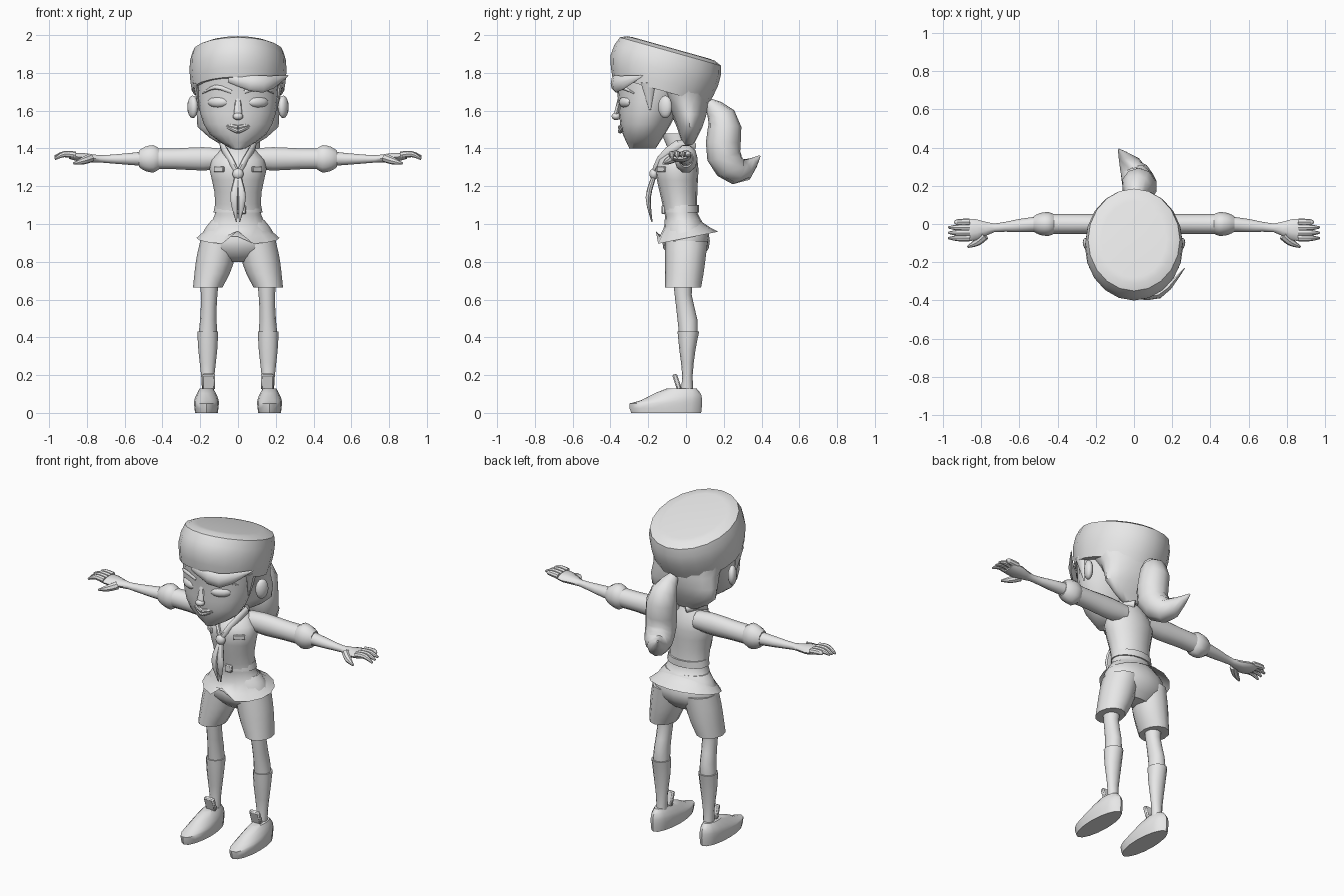
import bpy, bmesh
from math import sin, cos, tau, radians
from mathutils import Vector, Matrix

cube = bpy.data.objects.get("Cube")
if cube:
    bpy.data.objects.remove(cube, do_unlink=True)

grey = bpy.data.materials.new("light_grey")
grey.use_nodes = True
grey.diffuse_color = (.8, .8, .8, 1)
grey.node_tree.nodes["Principled BSDF"].inputs["Base Color"].default_value = grey.diffuse_color


def finish(name, bm, mirror):
    bmesh.ops.recalc_face_normals(bm, faces=bm.faces)
    mesh = bpy.data.meshes.new(name)
    bm.to_mesh(mesh)
    bm.free()
    mesh.materials.append(grey)
    part = bpy.data.objects.new(name, mesh)
    bpy.context.collection.objects.link(part)
    bpy.ops.object.select_all(action="DESELECT")
    part.select_set(True)
    bpy.context.view_layer.objects.active = part
    bpy.ops.object.shade_smooth_by_angle(angle=radians(42))
    if mirror:
        part.modifiers.new("Mirror", "MIRROR")
    return part


def spline(keys, t):
    """Smooth value through evenly spaced keys; a single number stays constant."""
    if not isinstance(keys, tuple):
        return keys
    last = len(keys) - 1
    i = min(int(t * last), last - 1)
    f = t * last - i
    a, b, c, d = keys[max(i - 1, 0)], keys[i], keys[i + 1], keys[min(i + 2, last)]
    return b + f * (c - a + f * (2 * a - 5 * b + 4 * c - d + f * (3 * (b - c) + d - a))) / 2


def skin(rings, cap_start):
    bm = bmesh.new()
    rows = [[bm.verts.new(point) for point in ring] for ring in rings]
    for low, high in zip(rows, rows[1:]):
        for i in range(len(low)):
            bm.faces.new((low[i - 1], low[i], high[i], high[i - 1]))
    if cap_start:
        bm.faces.new(rows[0])
    bm.faces.new(rows[-1])
    return bm


def stack(name, z, half, front, back, tilt=0, x=0, steps=6, sides=16, mirror=False, cap_start=True):
    """Upright loft of ovals, each given by half width, front and back."""
    rings = []
    for step in range(steps + 1):
        height, wide, near, far, slope, shift = (
            spline(keys, step / steps) for keys in (z, half, front, back, tilt, x))
        ring = []
        for i in range(sides):
            angle = tau * i / sides
            y = (near + far) / 2 + (far - near) / 2 * sin(angle)
            ring.append((shift + wide * cos(angle), y, height + slope * y))
        rings.append(ring)
    return finish(name, skin(rings, cap_start), mirror)


def tube(name, *path, wide, deep=None, up="Z", steps=6, sides=8, mirror=False):
    """Oval section swept along a smooth path."""
    keys = tuple(Vector(point) for point in path)
    deep = wide if deep is None else deep
    centres = [spline(keys, step / steps) for step in range(steps + 1)]
    rings = []
    for step, centre in enumerate(centres):
        along = centres[min(step + 1, steps)] - centres[max(step - 1, 0)]
        side = along.cross(Vector([axis == up for axis in "XYZ"])).normalized()
        top = side.cross(along).normalized()
        side *= spline(wide, step / steps)
        top *= spline(deep, step / steps)
        rings.append([centre + side * cos(tau * i / sides) + top * sin(tau * i / sides)
                      for i in range(sides)])
    return finish(name, skin(rings, True), mirror)


def solid(name, shape, place, size, turn=0, axis="Z", mirror=False):
    bm = bmesh.new()
    matrix = (Matrix.Translation(place) @ Matrix.Rotation(radians(turn), 4, axis)
              @ Matrix.Diagonal((*size, 1)))
    if shape == "ball":
        bmesh.ops.create_uvsphere(bm, u_segments=14, v_segments=8, radius=1, matrix=matrix)
    else:
        bmesh.ops.create_cube(bm, size=1, matrix=matrix)
        bmesh.ops.bevel(bm, geom=bm.edges[:], offset=min(size) / 4, segments=1, affect="EDGES")
    return finish(name, bm, mirror)


# Hat, tilted towards the back
stack("hat", z=(1.67, 1.78, 1.89, 1.91), half=(.245, .257, .24, .17),
      front=(-.39, -.4, -.35, -.28), back=(.12, .17, .185, .12), tilt=-.28, sides=20)

# Head and hair
stack("head", z=(1.4, 1.77), half=(.04, .15, .2, .215, .22), front=(-.3, -.345, -.36, -.375),
      back=(-.16, -.05, .06), steps=8, sides=20)
stack("hair", z=(1.42, 1.74), half=(.09, .215, .21, .235), front=(-.02, -.08, -.24),
      back=(.04, .11, .12), sides=18)
tube("fringe", (-.05, -.37, 1.77), (.13, -.37, 1.74), (.265, -.23, 1.785),
     wide=(.01, .02, .002), deep=(.02, .045, .003))
tube("sideburn", (.225, -.2, 1.75), (.205, -.19, 1.6), wide=(.015, .003), deep=(.04, .003),
     up="Y", mirror=True)
tube("ponytail", (0, .12, 1.64), (.02, .2, 1.54), (.03, .2, 1.36), (-.01, .29, 1.28), (-.08, .39, 1.36),
     wide=(.03, .085, .09, .07, .005), up="X", steps=10, sides=10)

# Face
solid("ear", "ball", (.24, -.11, 1.62), (.025, .04, .06), turn=-25, mirror=True)
solid("eyelid", "ball", (.105, -.32, 1.645), (.06, .028, .03), turn=25, mirror=True)
tube("brow", (.035, -.36, 1.7), (.12, -.345, 1.725), (.19, -.27, 1.69),
     wide=(.006, .008, .002), deep=(.01, .012, .003), mirror=True)
tube("nose_bridge", (0, -.345, 1.68), (0, -.37, 1.58), wide=(.014, .022), deep=.012, up="Y")
solid("nose", "ball", (0, -.37, 1.57), (.028, .024, .02))
for name, height in (("upper_lip", 1.51), ("lower_lip", 1.49)):
    tube(name, (0, -.35, height), (.085, -.32, 1.53), wide=(.012, .012, .003), mirror=True)

# Neck and shirt with flared, notched hem
stack("neck", z=(1.36, 1.48), half=.05, front=(-.08, -.13), back=(.03, .01), sides=12)
shirt = stack("shirt", z=(.925, 1.415), half=(.22, .13, .125, .15, .07),
              front=(-.16, -.11, -.14, -.16, -.07), back=(.17, .07, .06, .065, .03),
              tilt=(.2, 0, 0), steps=10, cap_start=False)
shirt.data.vertices[12].co.z += .07
stack("belt", z=(1.06, 1.1), half=(.13, .122), front=-.117, back=.07, steps=2)
solid("buckle", "box", (.02, -.12, 1.075), (.045, .02, .045))
solid("pocket_flap", "box", (.1, -.13, 1.29), (.065, .015, .03), turn=38, mirror=True)

# Neckerchief
tube("neckerchief", (.03, .045, 1.41), (.085, -.04, 1.42), (.04, -.14, 1.34), (0, -.17, 1.265),
     wide=.013, deep=(.02, .027, .02, .012), mirror=True)
solid("knot", "ball", (0, -.17, 1.265), (.03, .024, .03))
tube("tie_end", (.006, -.17, 1.25), (.02, -.2, 1.14), (.008, -.18, 1.01),
     wide=(.012, .022, .003), deep=(.012, .014, .003), up="Y", mirror=True)

# Arms and hands
arm = 1.345
tube("sleeve", (.08, 0, arm), (.43, 0, arm), wide=.053, deep=(.055, .065, .058, .058),
     sides=10, mirror=True)
tube("cuff", (.415, 0, arm), (.525, 0, arm), wide=(.05, .062, .057, .04), deep=(.055, .076, .067, .045),
     sides=10, mirror=True)
tube("forearm", (.5, 0, arm), (.73, -.02, arm), (.89, -.035, 1.36),
     wide=(.04, .034, .022, .055, .055), deep=(.04, .03, .02, .025, .016),
     steps=8, sides=10, mirror=True)
for i, name in enumerate(("little_finger", "ring_finger", "middle_finger", "index_finger")):
    y = .01 - .028 * i
    tube(name, (.86, y, 1.365), (.92, y, 1.37), (.94 if i == 0 else .97, y, 1.365 - .007 * i),
         wide=(.018, .016, .006), mirror=True)
tube("thumb", (.78, -.06, 1.35), (.82, -.095, 1.335), (.87, -.12, 1.32),
     wide=(.024, .02, .006), mirror=True)

# Shorts
stack("shorts_seat", z=(.8, .87, .95, 1.02), half=(.1, .19, .19, .14),
      front=(-.05, -.12, -.12, -.1), back=(.06, .12, .12, .08))
stack("shorts_leg", z=(.665, .91), half=(.078, .1, .1), front=-.11, back=(.08, .1, .115),
      x=(.16, .125, .1), sides=12, mirror=True)

# Legs, socks and shoes
stack("leg", z=(.4, .72), half=(.05, .042, .05), front=(-.035, -.045, -.06, -.07),
      back=(.06, .06, .03, .04), x=(.16, .15), sides=12, mirror=True)
stack("sock", z=(.1, .43), half=(.03, .035, .05, .055), front=(-.03, -.02, -.035, -.045),
      back=(.04, .035, .05, .07), x=.16, sides=12, mirror=True)
stack("shoe", z=(0, .05, .09, .13), half=(.06, .066, .06, .035), front=(-.29, -.3, -.24, -.1),
      back=(.08, .085, .08, .055), tilt=(0, 0, .1, 0), x=.167, mirror=True)
solid("shoe_tongue", "box", (.155, -.048, .165), (.066, .026, .085), turn=18, axis="X", mirror=True)
